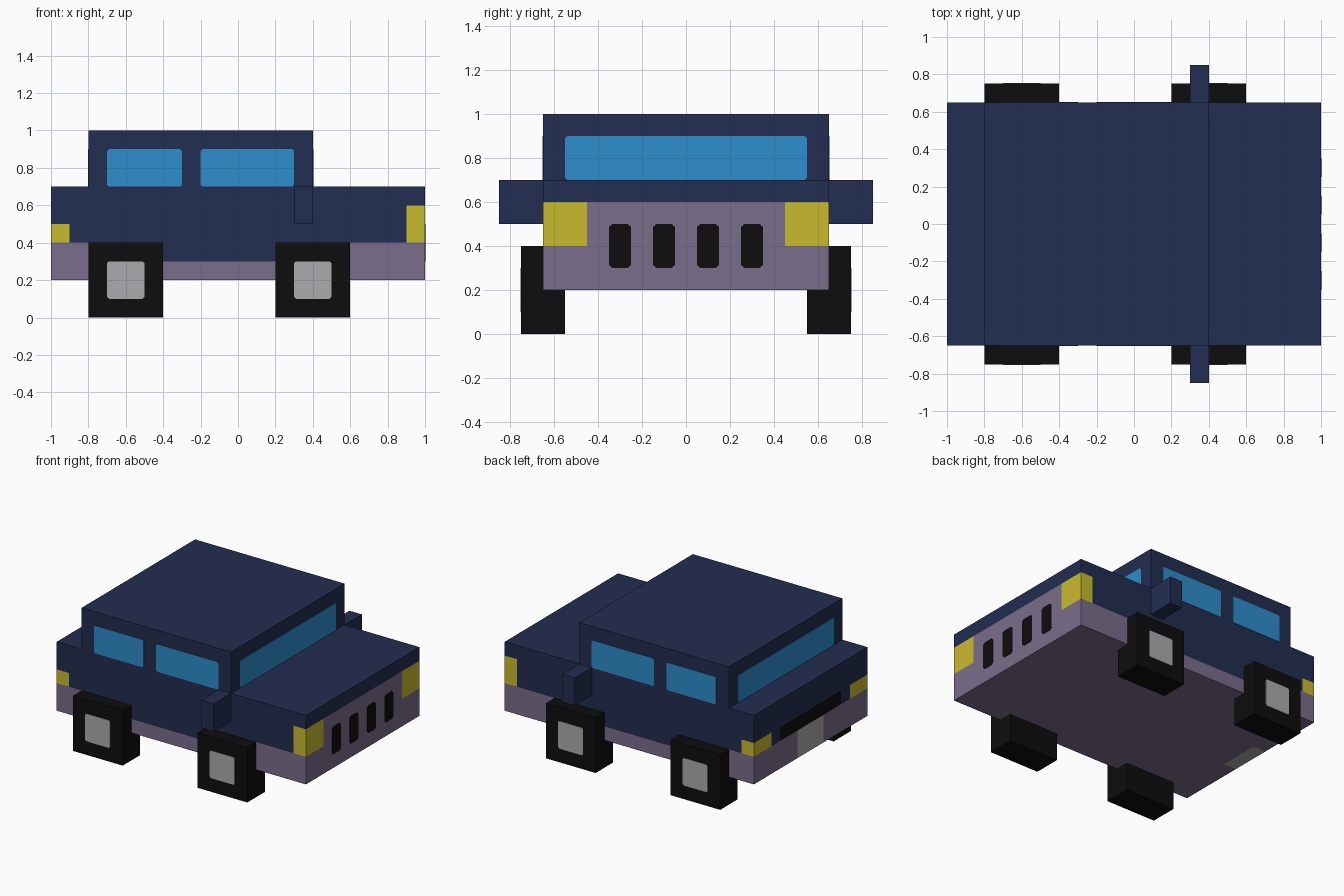
import bpy, bmesh
from mathutils import Vector

if "Cube" in bpy.data.objects:
    bpy.data.objects.remove(bpy.data.objects["Cube"])


def material(name, rgb):
    m = bpy.data.materials.new(name)
    lin = [((c / 255 + 0.055) / 1.055) ** 2.4 if c > 10 else c / 255 / 12.92 for c in rgb]
    m.diffuse_color = (*lin, 1)
    m.use_nodes = True
    m.node_tree.nodes["Principled BSDF"].inputs["Base Color"].default_value = m.diffuse_color
    return m


NAVY = material("navy paint", (34, 45, 80))
MAUVE = material("mauve trim", (122, 109, 139))
YELLOW = material("yellow lamp", (201, 187, 45))
BLACK = material("black rubber", (13, 13, 13))
GREY = material("light grey metal", (171, 171, 174))
GLASS = material("blue glass", (46, 141, 205))


def finish(bm, name, mats):
    bmesh.ops.recalc_face_normals(bm, faces=bm.faces)
    me = bpy.data.meshes.new(name)
    bm.to_mesh(me)
    bm.free()
    for m in mats:
        me.materials.append(m)
    ob = bpy.data.objects.new(name, me)
    bpy.context.collection.objects.link(ob)
    return ob


def box_mesh(lo, hi):
    bm = bmesh.new()
    bmesh.ops.create_cube(bm, size=1)
    lo, hi = Vector(lo), Vector(hi)
    for v in bm.verts:
        v.co = (lo + hi) / 2 + v.co * (hi - lo)
    return bm


def box(name, lo, hi, mat):
    return finish(box_mesh(lo, hi), name, [mat])


def plate(name, axis, side, pos, u, v, mat, c=0.01, t=0.003):
    """Thin plate with clipped corners on a wall at side * pos along x or y."""
    (u0, u1), (v0, v1) = u, v
    pts = [(u0 + c, v0), (u1 - c, v0), (u1, v0 + c), (u1, v1 - c),
           (u1 - c, v1), (u0 + c, v1), (u0, v1 - c), (u0, v0 + c)]
    bm = bmesh.new()
    n = side * pos
    face = bm.faces.new([bm.verts.new((n, a, b) if axis == "x" else (a, n, b)) for a, b in pts])
    ext = bmesh.ops.extrude_face_region(bm, geom=[face])["geom"]
    shift = Vector((side * t, 0, 0) if axis == "x" else (0, side * t, 0))
    for e in ext:
        if isinstance(e, bmesh.types.BMVert):
            e.co += shift
    finish(bm, name, [mat])


# Lower body, cut into panels and coloured by position
bm = box_mesh((-1, -0.65, 0.2), (1, 0.65, 0.7))
cuts = {0: (-0.9, -0.8, 0.6, 0.9), 1: (-0.45, -0.35, -0.15, 0.15, 0.35, 0.45),
        2: (0.3, 0.4, 0.5, 0.6)}
for ax, values in cuts.items():
    for val in values:
        co, no = Vector((0, 0, 0)), Vector((0, 0, 0))
        co[ax], no[ax] = val, 1
        bmesh.ops.bisect_plane(bm, geom=bm.verts[:] + bm.edges[:] + bm.faces[:],
                               plane_co=co, plane_no=no)


def body_colour(p):
    x, y, z = p.x, abs(p.y), p.z
    if z > 0.69:
        return 0
    if x > 0.9 and y > 0.45 and 0.4 < z < 0.6:      # headlamps
        return 2
    if x < -0.9 and y > 0.45 and 0.4 < z < 0.5:     # tail lamps
        return 2
    if x > 0.99:                                    # front grille panel
        return 1 if z < 0.6 else 0
    if x < -0.9 and y < 0.15 and z < 0.4:           # number plate, wraps below
        return 4
    if x < -0.99 and y < 0.35 and 0.4 < z < 0.5:    # rear dark strip
        return 3
    return 1 if z < (0.3 if -0.8 < x < 0.6 else 0.4) else 0


for f in bm.faces:
    f.material_index = body_colour(f.calc_center_median())
finish(bm, "body", [NAVY, MAUVE, YELLOW, BLACK, GREY])

# Cabin with front and rear windows
box("cabin", (-0.8, -0.65, 0.7), (0.4, 0.65, 1.0), NAVY)
plate("windscreen", "x", 1, 0.4, (-0.55, 0.55), (0.7, 0.9), GLASS)
plate("rear_window", "x", -1, 0.8, (-0.55, 0.55), (0.7, 0.9), GLASS)

# Grille slots
for y in (-0.3, -0.1, 0.1, 0.3):
    plate("grille_slot", "x", 1, 1.0, (y - 0.05, y + 0.05), (0.3, 0.5), BLACK, c=0.015)

# Side windows, mirrors, wheels and hubs on both sides
for s in (-1, 1):
    plate("rear_side_window", "y", s, 0.65, (-0.7, -0.3), (0.7, 0.9), GLASS)
    plate("front_side_window", "y", s, 0.65, (-0.2, 0.3), (0.7, 0.9), GLASS)
    box("mirror", (0.3, min(s * 0.65, s * 0.85), 0.5), (0.4, max(s * 0.65, s * 0.85), 0.7), NAVY)
    for x in (-0.6, 0.4):
        box("wheel", (x - 0.2, min(s * 0.55, s * 0.75), 0), (x + 0.2, max(s * 0.55, s * 0.75), 0.4), BLACK)
        plate("hub", "y", s, 0.75, (x - 0.1, x + 0.1), (0.1, 0.3), GREY)
